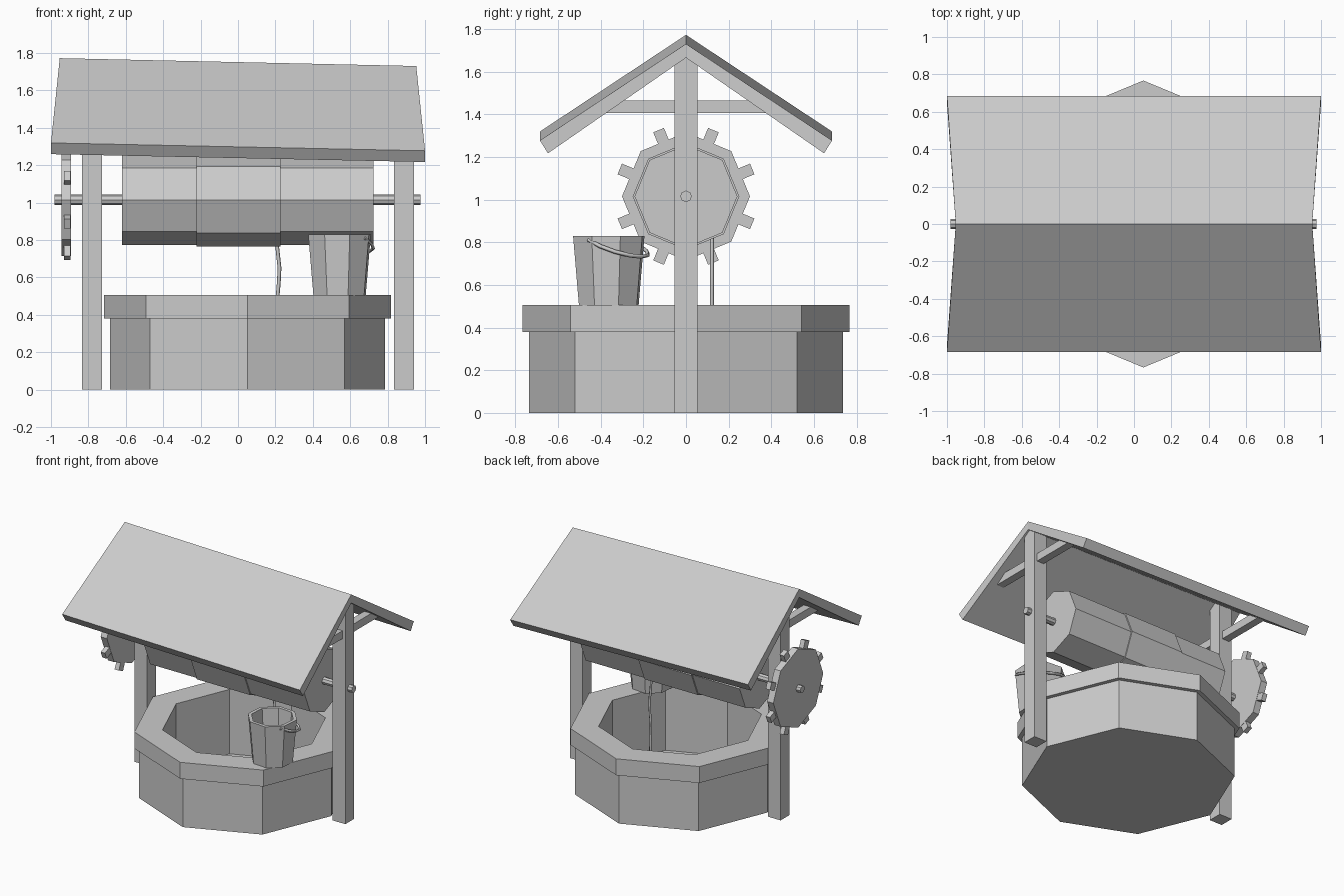
import bpy
import bmesh
from math import cos, sin, pi, radians

if "Cube" in bpy.data.objects:
    bpy.data.objects.remove(bpy.data.objects["Cube"])


def make_object(name, bm):
    bmesh.ops.recalc_face_normals(bm, faces=bm.faces[:])
    mesh = bpy.data.meshes.new(name)
    bm.to_mesh(mesh)
    bm.free()
    obj = bpy.data.objects.new(name, mesh)
    bpy.context.collection.objects.link(obj)
    return obj


def add_loft(bm, rings, caps=True):
    """Join equal-sized rings of points with quads and cap both ends."""
    loops = [[bm.verts.new(p) for p in ring] for ring in rings]
    n = len(loops[0])
    for a, b in zip(loops, loops[1:]):
        for i in range(n):
            j = (i + 1) % n
            bm.faces.new((a[i], a[j], b[j], b[i]))
    if caps:
        bm.faces.new(loops[0])
        bm.faces.new(loops[-1])


def prism(name, profile, x0, x1):
    """Extrude a (y, z) profile along x."""
    bm = bmesh.new()
    add_loft(bm, [[(x, y, z) for y, z in profile] for x in (x0, x1)])
    return make_object(name, bm)


def turned(name, profile, sides, cx, cy, turn=0.0):
    """Sweep an (r, z) profile around a vertical axis."""
    bm = bmesh.new()
    add_loft(bm, [[(cx + r * cos(turn + 2 * pi * i / sides),
                    cy + r * sin(turn + 2 * pi * i / sides), z)
                   for i in range(sides)] for r, z in profile])
    return make_object(name, bm)


def wire(name, points, radius):
    """Square-section strand along a polyline."""
    curve = bpy.data.curves.new(name, 'CURVE')
    curve.dimensions = '3D'
    curve.bevel_depth = radius
    curve.bevel_resolution = 0
    curve.use_fill_caps = True
    spline = curve.splines.new('POLY')
    spline.points.add(len(points) - 1)
    for p, co in zip(spline.points, points):
        p.co = (*co, 1)
    obj = bpy.data.objects.new(name, curve)
    bpy.context.collection.objects.link(obj)
    return obj


AXLE_Z = 1.015


def octagon(r):
    return [(r * cos(i * pi / 4), AXLE_Z + r * sin(i * pi / 4)) for i in range(8)]


# Octagonal well wall with overhanging rim and a floor
turned("well_wall", [(0.735, 0), (0.735, 0.38), (0.767, 0.38), (0.767, 0.505),
                     (0.57, 0.505), (0.57, 0.015)], 8, 0.05, 0)

# Posts and the cross beams that carry the roof
for side, x, lift in (("left", -0.78, 0.035), ("right", 0.887, 0.0)):
    prism(side + "_post", [(-0.053, 0), (0.053, 0), (0.053, 1.64 + lift),
                           (0, 1.68 + lift), (-0.053, 1.64 + lift)],
          x - 0.053, x + 0.053)
    prism(side + "_cross_beam", [(-0.40 - lift, 1.405), (0.40 + lift, 1.405),
                                 (0.31 + lift, 1.465), (-0.31 - lift, 1.465)],
          x - 0.03, x + 0.03)

# Gable roof: slightly higher on the left, eaves longer than the ridge
section = [(-0.685, 1.277, 1.0), (0, 1.73, 0.953), (0.685, 1.277, 1.0),
           (0.647, 1.217, 1.0), (0, 1.665, 0.953), (-0.647, 1.217, 1.0)]
bm = bmesh.new()
add_loft(bm, [[(s * x, y, z + lift) for y, z, x in section]
              for s, lift in ((-1, 0.042), (1, 0))], caps=False)
bm.verts.ensure_lookup_table()
for k in (0, 6):
    for ids in ((0, 1, 4, 5), (1, 2, 3, 4)):
        bm.faces.new([bm.verts[k + i] for i in ids])
make_object("roof", bm)

# Axle, drum and the wound rope
prism("axle", octagon(0.027), -0.98, 0.975)
prism("drum", octagon(0.241), -0.62, 0.725)
prism("rope_coil", octagon(0.25), -0.222, 0.226)
wire("hanging_rope", [(0.205, 0.122, 0.86), (0.21, 0.122, 0.76),
                      (0.222, 0.122, 0.65), (0.218, 0.122, 0.57),
                      (0.21, 0.122, 0.48), (0.215, 0.122, 0.25),
                      (0.21, 0.122, 0.02)], 0.01)

# Toothed hand wheel: octagonal disc with a tooth on each flat
bm = bmesh.new()
add_loft(bm, [[(x, y, z) for y, z in octagon(0.30)] for x in (-0.945, -0.893)])
for i in range(8):
    a = (i + 0.5) * pi / 4
    tooth = [(0.265, -0.027), (0.336, -0.027), (0.336, 0.027), (0.265, 0.027)]
    add_loft(bm, [[(x, r * cos(a) - t * sin(a), AXLE_Z + r * sin(a) + t * cos(a))
                   for r, t in tooth] for x in (-0.931, -0.895)])
make_object("hand_wheel", bm)

# Hollow bucket standing on the rim
BX, BY = 0.543, -0.362
turned("bucket", [(0.147, 0.503), (0.176, 0.83), (0.15, 0.83), (0.125, 0.53)],
       8, BX, BY, radians(18))

# Bucket handle drooping around the back right
bail = []
for i in range(9):
    t = pi * i / 8
    r = 0.165 + 0.025 * sin(t)
    bail.append((BX + r * cos(t - radians(36)), BY + r * sin(t - radians(36)),
                 0.812 - 0.08 * sin(t)))
wire("bucket_handle", bail, 0.01)
